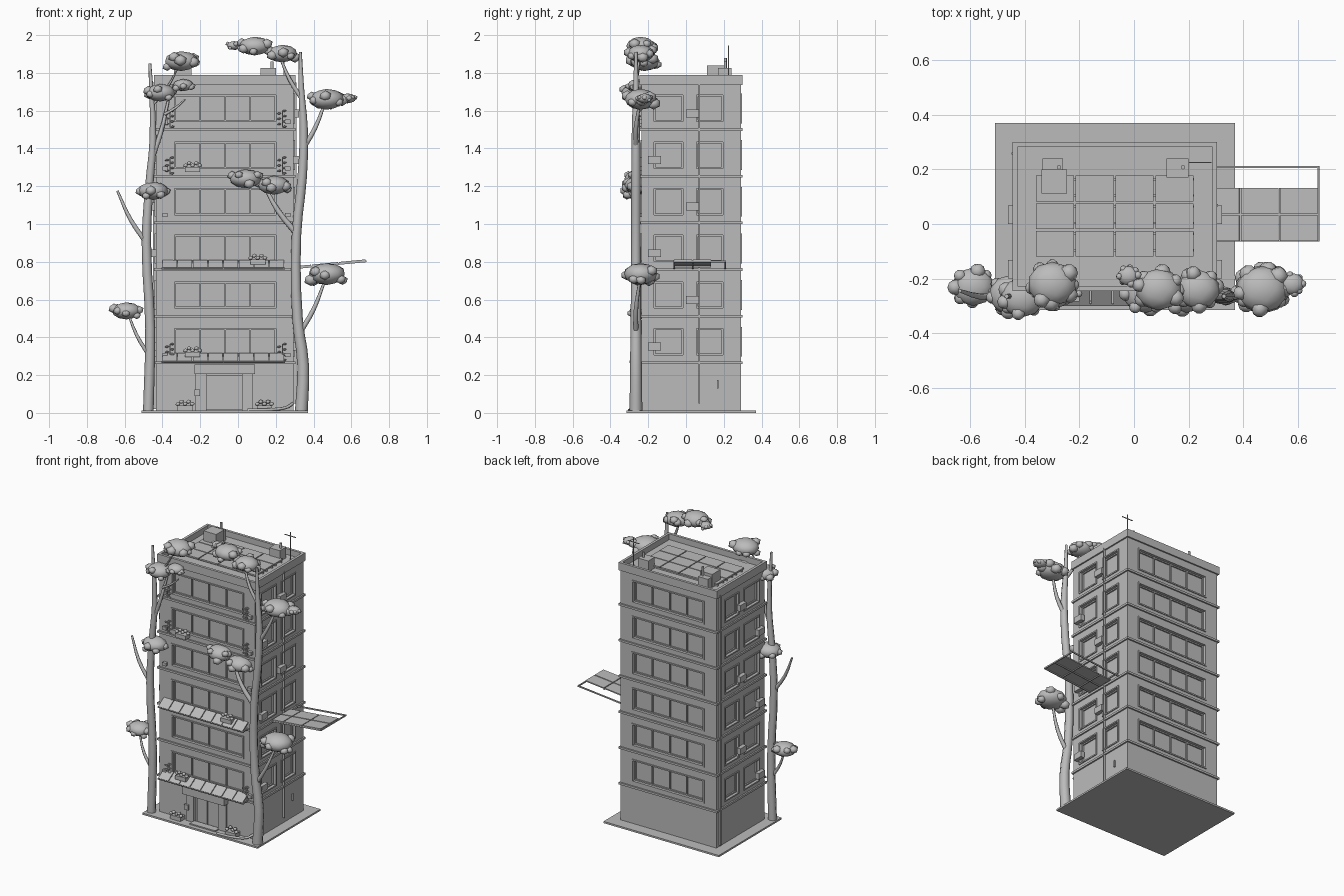
import bpy, bmesh, math, random
from mathutils import Matrix, Vector

if "Cube" in bpy.data.objects:
    bpy.data.objects.remove(bpy.data.objects["Cube"])

random.seed(4)
gray = bpy.data.materials.new("plain gray")
gray.diffuse_color = (0.5, 0.5, 0.5, 1)
gray.use_nodes = True
gray.node_tree.nodes["Principled BSDF"].inputs["Base Color"].default_value = gray.diffuse_color


def finish(name, bm, smooth=False):
    me = bpy.data.meshes.new(name)
    bm.to_mesh(me)
    bm.free()
    me.materials.append(gray)
    ob = bpy.data.objects.new(name, me)
    bpy.context.collection.objects.link(ob)
    for p in me.polygons:
        p.use_smooth = smooth
    return ob


def add_box(bm, x0, x1, y0, y1, z0, z1, m=Matrix()):
    t = Matrix.Translation(((x0 + x1) / 2, (y0 + y1) / 2, (z0 + z1) / 2))
    s = Matrix.Diagonal((x1 - x0, y1 - y0, z1 - z0, 1))
    bmesh.ops.create_cube(bm, size=1, matrix=m @ t @ s)


def boxes(name, items):
    bm = bmesh.new()
    for b in items:
        add_box(bm, *b)
    return finish(name, bm)


def add_ball(bm, c, r, sub=1):
    m = Matrix.Translation(c) @ Matrix.Diagonal((*r, 1))
    bmesh.ops.create_icosphere(bm, subdivisions=sub, radius=1, matrix=m)


def tube(name, pts):
    """Tapered round tube through (x, y, z, radius) points."""
    cu = bpy.data.curves.new(name, 'CURVE')
    cu.dimensions, cu.bevel_depth, cu.bevel_resolution = '3D', 1, 2
    cu.resolution_u, cu.use_fill_caps = 3, True
    sp = cu.splines.new('BEZIER')
    sp.bezier_points.add(len(pts) - 1)
    for bp, (x, y, z, r) in zip(sp.bezier_points, pts):
        bp.co, bp.radius = (x, y, z), r
        bp.handle_left_type = bp.handle_right_type = 'AUTO'
    cu.materials.append(gray)
    ob = bpy.data.objects.new(name, cu)
    bpy.context.collection.objects.link(ob)
    bpy.ops.object.select_all(action='DESELECT')
    ob.select_set(True)
    bpy.context.view_layer.objects.active = ob
    bpy.ops.object.convert(target='MESH')
    bpy.ops.object.shade_smooth_by_angle(angle=math.radians(50))


X0, X1, Y0, Y1 = -0.435, 0.295, -0.235, 0.29      # walls
FLOORS = [0.265 + 0.247 * i for i in range(6)]

# ground slab
boxes("ground_slab", [(-0.51, 0.37, -0.315, 0.37, 0, 0.012)])

# window openings: side, start, end, pane count
OPENINGS = [("front", -0.335, 0.2, 4), ("back", -0.335, 0.2, 4)]
for side in ("left", "right"):
    OPENINGS += [(side, -0.17, -0.015, 1), (side, 0.055, 0.195, 1)]


def on_wall(side, a0, a1, d0, d1, z0, z1):
    """Box on a wall: a along the wall, d outward from it."""
    if side == "front":
        return (a0, a1, Y0 - d1, Y0 - d0, z0, z1)
    if side == "back":
        return (a0, a1, Y1 + d0, Y1 + d1, z0, z1)
    if side == "left":
        return (X0 - d1, X0 - d0, a0, a1, z0, z1)
    return (X1 + d0, X1 + d1, a0, a1, z0, z1)


cuts, frames, mullions = [], [], []
for z in FLOORS:
    b, t = z + 0.042, z + 0.182
    for side, a0, a1, n in OPENINGS:
        cuts.append(on_wall(side, a0, a1, -0.022, 0.03, b, t))
        w = 0.009
        for f in ((a0 - w, a0, b - w, t + w), (a1, a1 + w, b - w, t + w),
                  (a0, a1, b - w, b), (a0, a1, t, t + w)):
            frames.append(on_wall(side, f[0], f[1], -0.002, 0.006, f[2], f[3]))
        w = 0.008                                  # inner sash and dividers
        step = (a1 - a0 - w) / n
        for i in range(n + 1):
            s = a0 + step * i
            mullions.append(on_wall(side, s, s + w, -0.023, -0.012, b, t))
        for s in (b, t - w):
            mullions.append(on_wall(side, a0, a1, -0.023, -0.013, s, s + w))
# entrance opening
cuts.append(on_wall("front", -0.165, 0.02, -0.02, 0.03, 0.014, 0.195))

body = boxes("building_walls", [(X0, X1, Y0, Y1, 0.01, 1.75)])
cutter = boxes("opening_cutter", cuts)
mod = body.modifiers.new("openings", 'BOOLEAN')
mod.operation, mod.object, mod.solver = 'DIFFERENCE', cutter, 'EXACT'
bpy.context.view_layer.objects.active = body
bpy.ops.object.modifier_apply(modifier=mod.name)
bpy.data.objects.remove(cutter)
boxes("window_frames", frames)
boxes("window_dividers", mullions)

# floor bands and roof parapet
boxes("floor_bands", [(X0 - 0.01, X1 + 0.01, Y0 - 0.01, Y1 + 0.01, z - 0.007, z + 0.007)
                      for z in FLOORS + [1.743]])
px0, px1, py0, py1, pw = -0.445, 0.305, -0.245, 0.3, 0.018
boxes("parapet", [(px0, px1, py0, py0 + pw, 1.75, 1.79), (px0, px1, py1 - pw, py1, 1.75, 1.79),
                  (px0, px0 + pw, py0 + pw, py1 - pw, 1.75, 1.79),
                  (px1 - pw, px1, py0 + pw, py1 - pw, 1.75, 1.79)])

# rooftop solar array, service boxes, vent poles, aerial
boxes("roof_panels", [(-0.36 + 0.146 * i, -0.22 + 0.146 * i, -0.12 + 0.101 * j, -0.025 + 0.101 * j,
                       1.762, 1.772) for i in range(4) for j in range(3)])
boxes("roof_panel_rails", [(-0.36, 0.22, y, y + 0.008, 1.749, 1.763)
                           for y in (-0.1, -0.04, 0.0, 0.06, 0.1, 0.16)])
boxes("roof_boxes", [(-0.34, -0.245, 0.112, 0.2, 1.75, 1.84), (-0.335, -0.26, 0.2, 0.24, 1.75, 1.82),
                     (0.12, 0.2, 0.17, 0.24, 1.75, 1.825)])
for x, z in ((-0.275, 1.88), (0.18, 1.86)):
    tube("vent_pole", [(x, 0.208, 1.75, 0.008), (x, 0.208, z, 0.008)])
boxes("aerial", [(0.24, 0.245, 0.223, 0.228, 1.75, 1.945), (0.2, 0.285, 0.223, 0.227, 1.915, 1.92)])

# entrance: surround, two leaves, canopy, notice box, path kerb
boxes("entrance", [on_wall("front", -0.165, 0.02, -0.021, -0.015, 0.014, 0.195),
                   on_wall("front", -0.155, -0.076, -0.016, -0.008, 0.014, 0.19),
                   on_wall("front", -0.069, 0.01, -0.016, -0.008, 0.014, 0.19),
                   on_wall("front", -0.225, -0.165, 0, 0.012, 0.012, 0.205),
                   on_wall("front", 0.02, 0.08, 0, 0.012, 0.012, 0.205),
                   on_wall("front", -0.23, 0.09, 0, 0.045, 0.205, 0.255),
                   on_wall("front", -0.23, -0.2, 0.01, 0.025, 0.09, 0.125),
                   on_wall("front", -0.17, 0.025, 0, 0.05, 0.01, 0.02)])
tube("path_kerb", [(0.05, -0.3, 0.015, 0.008), (0.18, -0.29, 0.018, 0.008),
                   (0.26, -0.27, 0.03, 0.008), (0.29, -0.245, 0.05, 0.008)])

# side wall fittings: air units, downpipes, vent
units = []
for i, z in enumerate(FLOORS):
    y, h = (-0.2, 0.065) if i % 2 == 0 else (0.0, 0.065)
    for side in ("left", "right"):
        units.append(on_wall(side, y, y + 0.068, 0, 0.028, z + h, z + h + 0.042))
for x in (-0.4, 0.25):
    for z in (FLOORS[0], FLOORS[3], FLOORS[4], FLOORS[5]):
        units.append(on_wall("front", x, x + 0.028, 0, 0.02, z + 0.03, z + 0.052))
boxes("air_units", units)
boxes("wall_pipes", [on_wall("right", 0.065, 0.073, 0, 0.014, 0.05, 1.75),
                     on_wall("left", 0.255, 0.263, 0, 0.014, 0.02, 1.75),
                     on_wall("right", 0.163, 0.172, 0, 0.01, 0.13, 0.175)])

# tilted panel awnings along the front
bm = bmesh.new()
for z in (FLOORS[0], FLOORS[2]):
    m = Matrix.Translation((0, Y0, z + 0.048)) @ Matrix.Rotation(math.radians(33), 4, 'X')
    for i in range(8):
        x = -0.4 + 0.081 * i
        add_box(bm, x, x + 0.076, -0.075, 0, -0.004, 0.004, m)
    add_box(bm, -0.405, 0.25, -0.078, -0.07, -0.008, 0, m)
    for x in (-0.4, -0.08, 0.24):
        add_box(bm, x, x + 0.006, Y0 - 0.065, Y0, z, z + 0.007)
finish("awning_panels", bm)

# side panel canopy, rising outward
bm = bmesh.new()
m = Matrix.Translation((X1, 0, 0.768)) @ Matrix.Rotation(math.radians(-5.5), 4, 'Y')
for a, b in ((0.01, 0.092), (0.098, 0.236), (0.242, 0.382)):
    for y in (-0.063, 0.038):
        add_box(bm, a, b, y, y + 0.094, 0, 0.008, m)
for y in (-0.065, 0.032, 0.205):
    add_box(bm, 0, 0.386, y, y + 0.007, -0.007, 0.002, m)
for x in (0.093, 0.238, 0.38):
    add_box(bm, x, x + 0.006, -0.065, 0.212 if x > 0.3 else 0.132, -0.007, 0.002, m)
finish("side_canopy", bm)

# planters with round flowers
bm, flowers = bmesh.new(), bmesh.new()
for x, z in ((-0.28, 0.012), (0.14, 0.012), (-0.24, 0.295), (0.105, 0.785), (-0.24, 1.275)):
    y = -0.265
    add_box(bm, x - 0.04, x + 0.04, y - 0.02, y + 0.03, z, z + 0.027)
    for i in range(5):
        add_ball(flowers, (x - 0.038 + 0.019 * i, y + random.uniform(-0.012, 0.012),
                           z + 0.035 + 0.012 * (i % 2)), (0.014, 0.014, 0.011))
finish("planters", bm)
finish("flowers", flowers, True)

# climbing sprigs beside the front windows
bm = bmesh.new()
for z in (FLOORS[0], FLOORS[4], FLOORS[5]):
    for x in (-0.362, 0.232):
        add_box(bm, x, x + 0.005, Y0 - 0.014, Y0, z + 0.01, z + 0.1)
        for k in range(7):
            add_ball(bm, (x + 0.014 * (-1) ** k, Y0 - 0.012, z + 0.015 + 0.014 * k), (0.012, 0.008, 0.006))
finish("climbing_sprigs", bm)

# tree trunks
Y = -0.265
tube("left_trunk", [(-0.475, Y, 0.005, 0.028), (-0.465, Y, 0.45, 0.026), (-0.485, Y, 0.9, 0.025),
                    (-0.47, Y, 1.2, 0.022), (-0.45, Y, 1.45, 0.018), (-0.467, Y, 1.85, 0.008)])
tube("right_trunk", [(0.335, Y, 0.005, 0.034), (0.345, Y, 0.25, 0.031), (0.315, Y, 0.5, 0.028),
                     (0.31, Y, 0.95, 0.025), (0.34, Y, 1.25, 0.025), (0.348, Y, 1.5, 0.022),
                     (0.335, Y, 1.72, 0.015), (0.33, Y, 1.91, 0.008)])
# branches: start x, z, end x, z, radius
for x0, z0, x1, z1, r in ((-0.485, 0.9, -0.638, 1.175, 0.013), (-0.475, 0.31, -0.58, 0.52, 0.011),
                          (-0.455, 1.35, -0.37, 1.65, 0.014), (-0.39, 1.58, -0.28, 1.66, 0.008),
                          (-0.46, 1.62, -0.31, 1.84, 0.007), (0.325, 0.42, 0.46, 0.7, 0.014),
                          (0.31, 0.95, 0.13, 1.22, 0.016), (0.345, 1.4, 0.46, 1.64, 0.014),
                          (0.34, 1.66, 0.22, 1.89, 0.012)):
    xm = x0 + (x1 - x0) * 0.55
    tube("branch", [(x0, Y, z0, r), (xm, Y, z0 + (z1 - z0) * 0.45, r * 0.85), (x1, Y + 0.02, z1, r * 0.5)])

# leaf clusters: centre x, y, z, radius
CLUSTERS = ((-0.59, -0.23, 0.54, 0.078), (-0.45, -0.26, 1.175, 0.082), (-0.41, -0.27, 1.695, 0.08),
            (-0.29, -0.26, 1.735, 0.055), (-0.30, -0.22, 1.862, 0.09), (0.04, -0.25, 1.24, 0.085),
            (0.19, -0.25, 1.205, 0.085), (0.47, -0.24, 0.735, 0.1), (0.47, -0.24, 1.66, 0.095),
            (0.58, -0.22, 1.665, 0.045), (0.09, -0.24, 1.942, 0.085), (0.235, -0.24, 1.902, 0.08),
            (-0.02, -0.19, 1.945, 0.04))
bm = bmesh.new()
for x, y, z, r in CLUSTERS:
    add_ball(bm, (x, y, z), (r, r * 0.9, r * 0.58), 2)
    for k in range(8):
        a = k * math.tau / 8 + random.uniform(-0.3, 0.3)
        s = r * random.uniform(0.28, 0.42)
        add_ball(bm, (x + math.cos(a) * r * 0.85, y + math.sin(a) * r * 0.75,
                      z + random.uniform(-0.35, 0.25) * r), (s, s, s * 0.85))
finish("leaf_clusters", bm, True)
